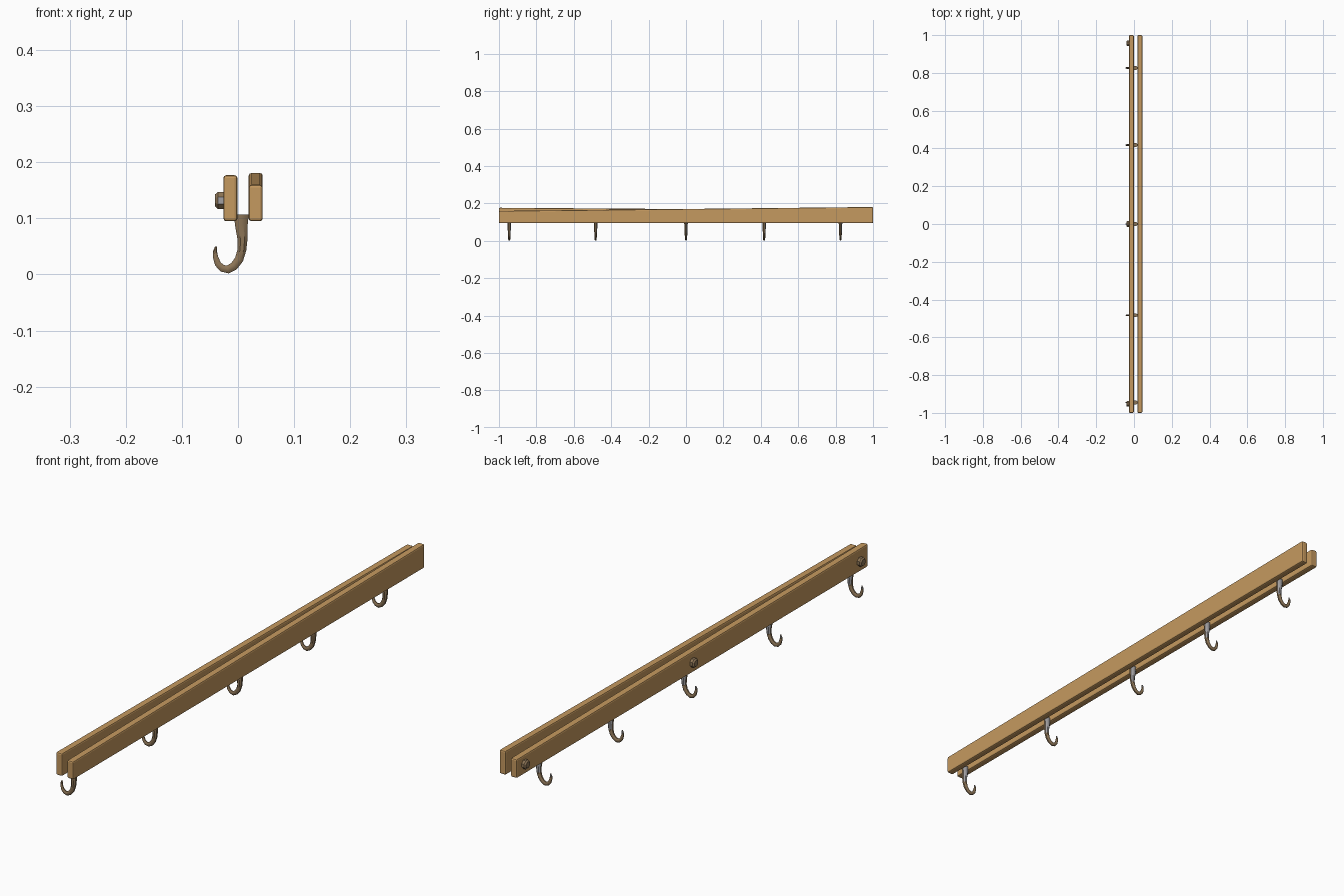
import bpy, bmesh, math
from mathutils import Vector

if "Cube" in bpy.data.objects:
    bpy.data.objects.remove(bpy.data.objects["Cube"])


def material(name, rgb):
    m = bpy.data.materials.new(name)
    m.diffuse_color = (*rgb, 1)
    m.use_nodes = True
    m.node_tree.nodes["Principled BSDF"].inputs["Base Color"].default_value = m.diffuse_color
    return m


WOOD = material("warm wood", (0.56, 0.32, 0.115))
BROWN = material("weathered brown metal", (0.27, 0.18, 0.095))
GREY = material("bare grey metal", (0.36, 0.35, 0.36))


def finish(bm, name, mats, smooth=None):
    bmesh.ops.recalc_face_normals(bm, faces=bm.faces[:])
    me = bpy.data.meshes.new(name)
    bm.to_mesh(me)
    bm.free()
    for m in mats:
        me.materials.append(m)
    ob = bpy.data.objects.new(name, me)
    bpy.context.collection.objects.link(ob)
    if smooth:
        bpy.ops.object.select_all(action='DESELECT')
        ob.select_set(True)
        bpy.context.view_layer.objects.active = ob
        bpy.ops.object.shade_smooth_by_angle(angle=math.radians(smooth))
    return ob


# Wooden boards, each tapering in height along its length
def board(name, x0, x1, top_front, top_back):
    bm = bmesh.new()
    bmesh.ops.create_cube(bm, size=2)
    for v in bm.verts:
        top = top_front if v.co.y < 0 else top_back
        v.co.x = x0 if v.co.x < 0 else x1
        v.co.z = 0.095 if v.co.z < 0 else top
    bmesh.ops.bevel(bm, geom=bm.edges[:], offset=0.005, segments=2,
                    profile=0.5, affect='EDGES')
    finish(bm, name, [WOOD])


board("left_board", -0.026, -0.001, 0.177, 0.163)
board("right_board", 0.019, 0.044, 0.160, 0.181)

# Hook path: x, z, half width in the bend plane, half thickness along y
PATH = [(0.006, 0.107, 0.0135, 0.011), (0.006, 0.088, 0.0115, 0.010),
        (0.008, 0.062, 0.0090, 0.009), (0.007, 0.044, 0.0080, 0.008),
        (0.002, 0.027, 0.0078, 0.007), (-0.007, 0.015, 0.0076, 0.006),
        (-0.018, 0.009, 0.0073, 0.006), (-0.028, 0.011, 0.0066, 0.005),
        (-0.036, 0.019, 0.0057, 0.005), (-0.040, 0.031, 0.0048, 0.004),
        (-0.041, 0.041, 0.0037, 0.004), (-0.039, 0.050, 0.0018, 0.002)]
SIDES = 8


def hook(name, y):
    bm = bmesh.new()
    pts = [Vector((p[0], 0, p[1])) for p in PATH]
    rings = []
    for i, (p, row) in enumerate(zip(pts, PATH)):
        t = (pts[min(i + 1, len(pts) - 1)] - pts[max(i - 1, 0)]).normalized()
        n = Vector((-t.z, 0, t.x))
        ring = []
        for k in range(SIDES):
            a = 2 * math.pi * (k + 0.5) / SIDES
            co = p + n * row[2] * 1.06 * math.cos(a)
            ring.append(bm.verts.new((co.x, y + row[3] * math.sin(a), co.z)))
        rings.append(ring)
    for a, b in zip(rings, rings[1:]):
        for k in range(SIDES):
            j = (k + 1) % SIDES
            bm.faces.new((a[k], a[j], b[j], b[k]))
    bm.faces.new(rings[0])
    bm.faces.new(rings[-1])
    bmesh.ops.recalc_face_normals(bm, faces=bm.faces[:])
    # bare metal on the back of the shank
    for f in bm.faces:
        if f.normal.y > 0.6 and f.calc_center_median().z > 0.045:
            f.material_index = 1
    finish(bm, name, [BROWN, GREY], 40)


for i, y in enumerate((-0.945, -0.483, 0.0, 0.418, 0.826)):
    hook(f"hook_{i + 1}", y)

# Chamfered bolt heads on the left board: distance out, radius
BOLT = [(-0.024, 0.0165), (-0.036, 0.0165), (-0.041, 0.0115)]


def bolt(name, y):
    bm = bmesh.new()
    rings = []
    for x, r in BOLT:
        rings.append([bm.verts.new((x, y + r * math.cos(a), 0.132 + r * math.sin(a)))
                      for a in (2 * math.pi * (k + 0.5) / 8 for k in range(8))])
    for a, b in zip(rings, rings[1:]):
        for k in range(8):
            j = (k + 1) % 8
            bm.faces.new((a[k], a[j], b[j], b[k]))
    bm.faces.new(rings[0])
    bm.faces.new(rings[-1])
    bmesh.ops.recalc_face_normals(bm, faces=bm.faces[:])
    # one worn bare side
    for f in bm.faces:
        if f.normal.y < -0.9:
            f.material_index = 1
    finish(bm, name, [BROWN, GREY])


for i, y in enumerate((-0.952, 0.0, 0.957)):
    bolt(f"bolt_head_{i + 1}", y)
